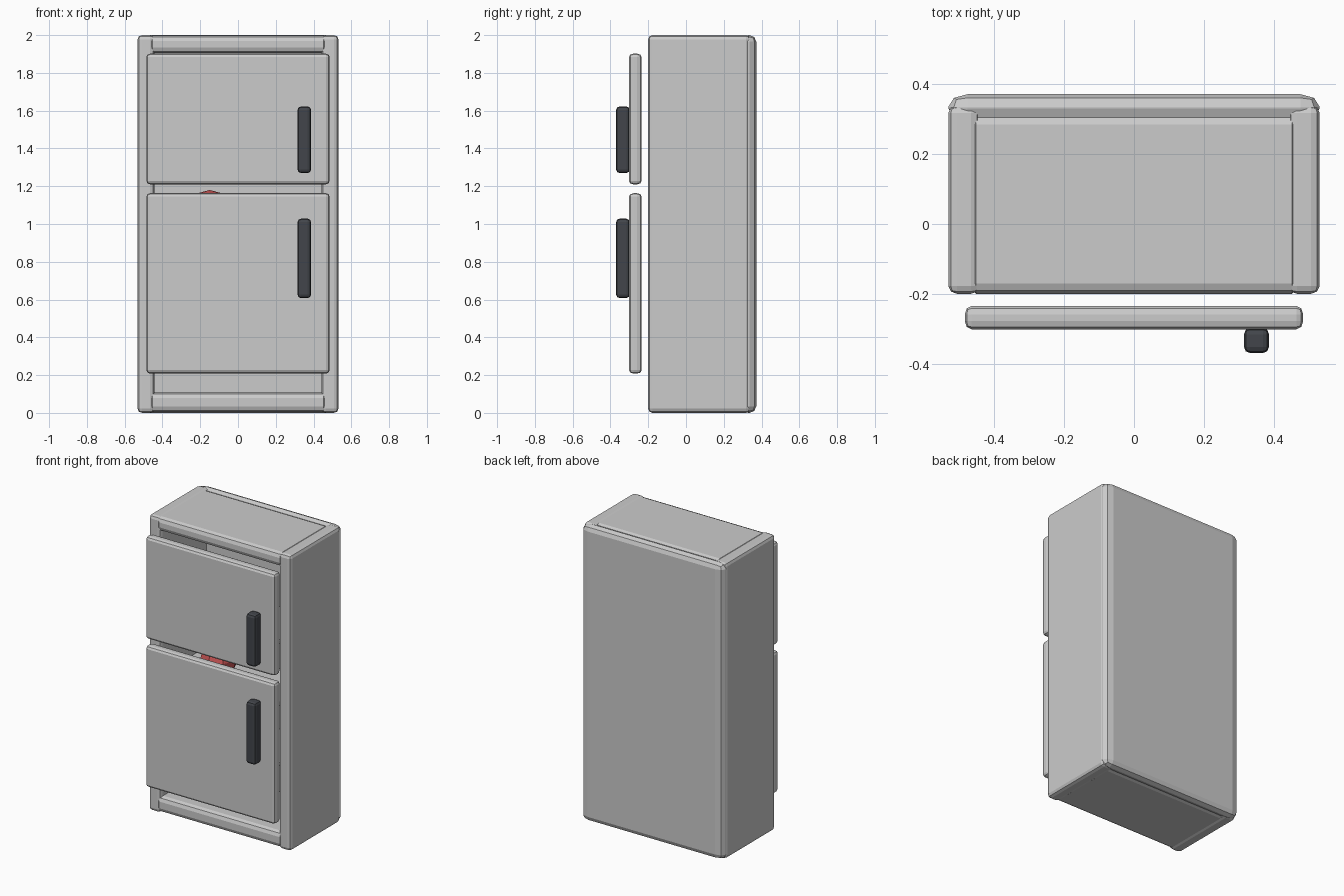
import bpy, bmesh
from mathutils import Vector

if "Cube" in bpy.data.objects:
    bpy.data.objects.remove(bpy.data.objects["Cube"])


def material(name, rgb):
    m = bpy.data.materials.new(name)
    m.diffuse_color = (*rgb, 1)
    m.use_nodes = True
    m.node_tree.nodes["Principled BSDF"].inputs["Base Color"].default_value = m.diffuse_color
    return m


def add(name, bm, mat=None):
    me = bpy.data.meshes.new(name)
    bm.to_mesh(me)
    bm.free()
    ob = bpy.data.objects.new(name, me)
    bpy.context.collection.objects.link(ob)
    if mat:
        me.materials.append(mat)
    return ob


def box(name, lo, hi, bev, mat=None):
    """Rounded box with a separate bevel size along each axis."""
    lo, hi, bev = Vector(lo), Vector(hi), Vector(bev)
    size, mid = hi - lo, (lo + hi) / 2
    bm = bmesh.new()
    bmesh.ops.create_cube(bm, size=1)
    for v in bm.verts:
        v.co = Vector([v.co[i] * size[i] / bev[i] for i in range(3)])
    bmesh.ops.bevel(bm, geom=bm.edges[:], offset=1, offset_type='OFFSET',
                    segments=2, profile=0.5, affect='EDGES')
    for v in bm.verts:
        v.co = Vector([v.co[i] * bev[i] for i in range(3)]) + mid
    return add(name, bm, mat)


dark = material("dark_handle", (0.055, 0.06, 0.07))
red = material("red_food", (0.65, 0.1, 0.1))

# Cabinet: two sides, top, bottom and back
for side, x0, x1 in (("left", -0.532, -0.442), ("right", 0.442, 0.532)):
    box(side + "_side", (x0, -0.2, 0), (x1, 0.34, 2), (0.025, 0.022, 0.022))
for name, z0, z1 in (("bottom_panel", 0.005, 0.11), ("top_panel", 1.905, 1.998)):
    box(name, (-0.465, -0.2, z0), (0.465, 0.315, z1), (0.012, 0.03, 0.03))
box("back_panel", (-0.532, 0.295, 0), (0.532, 0.372, 2), (0.055, 0.036, 0.035))

# Inner shelves
for i, z in enumerate((0.5, 0.91, 1.33)):
    box(f"shelf_{i + 1}", (-0.45, -0.1, z), (0.45, 0.31, z + 0.03), (0.008,) * 3)

# Doors with handles
for tag, dz0, dz1, hz0, hz1 in (("upper", 1.21, 1.902, 1.27, 1.622),
                                ("lower", 0.208, 1.163, 0.608, 1.028)):
    box(tag + "_door", (-0.485, -0.302, dz0), (0.485, -0.235, dz1), (0.02, 0.024, 0.018))
    box(tag + "_handle", (0.315, -0.37, hz0), (0.387, -0.298, hz1), (0.018,) * 3, dark)

# Round food on the middle shelf
bm = bmesh.new()
bmesh.ops.create_uvsphere(bm, u_segments=8, v_segments=6, radius=0.12)
bmesh.ops.translate(bm, verts=bm.verts, vec=(-0.15, 0.02, 1.06))
add("round_food", bm, red)
